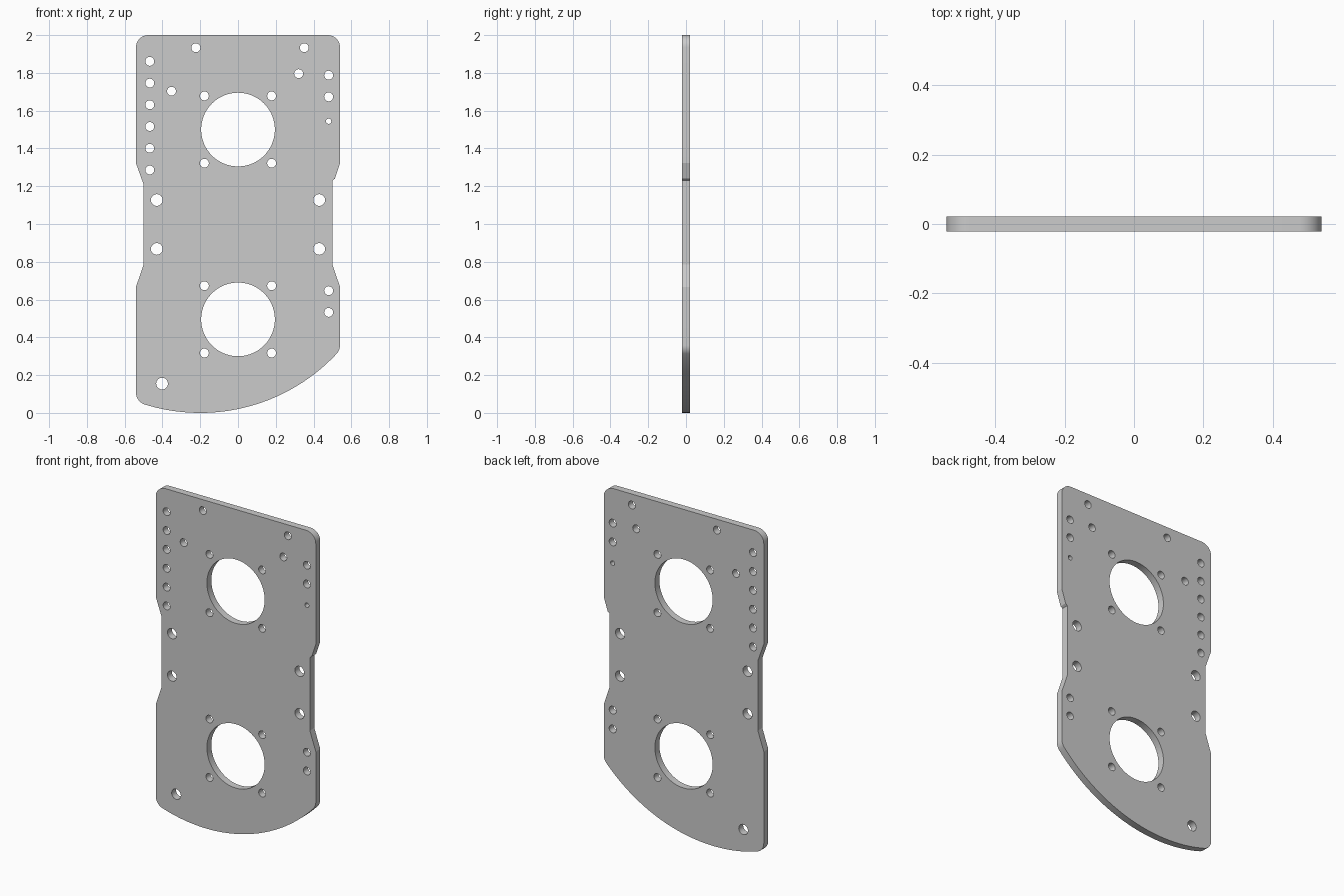
import bpy, bmesh
from math import sin, cos, pi, asin, sqrt, tan
from mathutils import Vector, Matrix

if "Cube" in bpy.data.objects:
    bpy.data.objects.remove(bpy.data.objects["Cube"])

HALF_T = 0.0215          # half the plate thickness
FILLET = 0.065
ARC_X, ARC_R = -0.2, 0.99  # bottom edge arc: centre x, radius (touches z = 0)


def arc_point(x):
    return (x, ARC_R - sqrt(ARC_R ** 2 - (x - ARC_X) ** 2))


def circle(x, z, r, n):
    return [(x + r * cos(2 * pi * i / n), z + r * sin(2 * pi * i / n)) for i in range(n)]


def fillet(prev, corner, nxt, r, n=10):
    p = Vector(corner)
    a, b = (Vector(prev) - p).normalized(), (Vector(nxt) - p).normalized()
    half = a.angle(b) / 2
    centre = p + (a + b).normalized() * (r / sin(half))
    start, end = p + a * (r / tan(half)) - centre, p + b * (r / tan(half)) - centre
    sweep = pi - 2 * half
    return [tuple(centre + (start * sin((1 - i / n) * sweep) + end * sin(i / n * sweep)) / sin(sweep))
            for i in range(n + 1)]


# Outline: (point, rounded?) going round from the lower left corner
arc = []
a0, a1 = asin((-0.485 - ARC_X) / ARC_R), asin((0.51 - ARC_X) / ARC_R)
for i in range(41):
    arc.append((arc_point(ARC_X + ARC_R * sin(a0 + (a1 - a0) * i / 40)), False))
corners = [(arc_point(-0.54), True)] + arc + [
    (arc_point(0.54), True),
    ((0.54, 0.667), False), ((0.50, 0.785), False),
    ((0.50, 1.23), False), ((0.513, 1.24), False), ((0.54, 1.322), False),
    ((0.54, 2.0), True), ((-0.54, 2.0), True),
    ((-0.54, 1.322), False), ((-0.50, 1.21), False),
    ((-0.50, 0.785), False), ((-0.54, 0.667), False)]
outline = []
for i, (p, rounded) in enumerate(corners):
    if rounded:
        outline += fillet(corners[i - 1][0], p, corners[(i + 1) % len(corners)][0], FILLET)
    else:
        outline.append(p)

loops = [outline]

# Two large bores, each with four screw holes
for z in (1.5, 0.495):
    loops.append(circle(0, z, 0.195, 96))
    loops += [circle(sx * 0.178, z + sz * 0.178, 0.0235, 32) for sx in (-1, 1) for sz in (-1, 1)]

# Column of six holes on the left
loops += [circle(-0.467, 1.861 - 0.115 * i, 0.0235, 32) for i in range(6)]

# Single small holes near the top and right edge
for x, z in [(-0.223, 1.933), (0.351, 1.933), (0.321, 1.796), (-0.352, 1.703),
             (0.48, 1.788), (0.48, 1.673), (0.48, 0.647), (0.48, 0.532)]:
    loops.append(circle(x, z, 0.0235, 32))
loops.append(circle(0.48, 1.544, 0.014, 24))

# Larger mounting holes at the waist and lower left
loops += [circle(sx * 0.43, z, 0.031, 32) for sx in (-1, 1) for z in (1.127, 0.868)]
loops.append(circle(-0.402, 0.155, 0.031, 32))

# Filled, extruded profile turned into a mesh
curve = bpy.data.curves.new("plate_profile", 'CURVE')
curve.dimensions = '2D'
curve.fill_mode = 'BOTH'
curve.extrude = HALF_T
for pts in loops:
    s = curve.splines.new('POLY')
    s.points.add(len(pts) - 1)
    for pt, (x, z) in zip(s.points, pts):
        pt.co = (x, z, 0, 1)
    s.use_cyclic_u = True
helper = bpy.data.objects.new("plate_profile", curve)
bpy.context.collection.objects.link(helper)
bpy.context.view_layer.update()
mesh = bpy.data.meshes.new_from_object(helper.evaluated_get(bpy.context.evaluated_depsgraph_get()))
bpy.data.objects.remove(helper)

# Stand the plate upright and weld the caps to the rim
bm = bmesh.new()
bm.from_mesh(mesh)
bmesh.ops.remove_doubles(bm, verts=bm.verts, dist=1e-5)
bm.transform(Matrix.Rotation(pi / 2, 4, 'X'))
bmesh.ops.recalc_face_normals(bm, faces=bm.faces)
bm.to_mesh(mesh)
bm.free()
plate = bpy.data.objects.new("mounting_plate", mesh)
bpy.context.collection.objects.link(plate)
bpy.context.view_layer.objects.active = plate
plate.select_set(True)
bpy.ops.object.shade_smooth_by_angle(angle=0.26)
